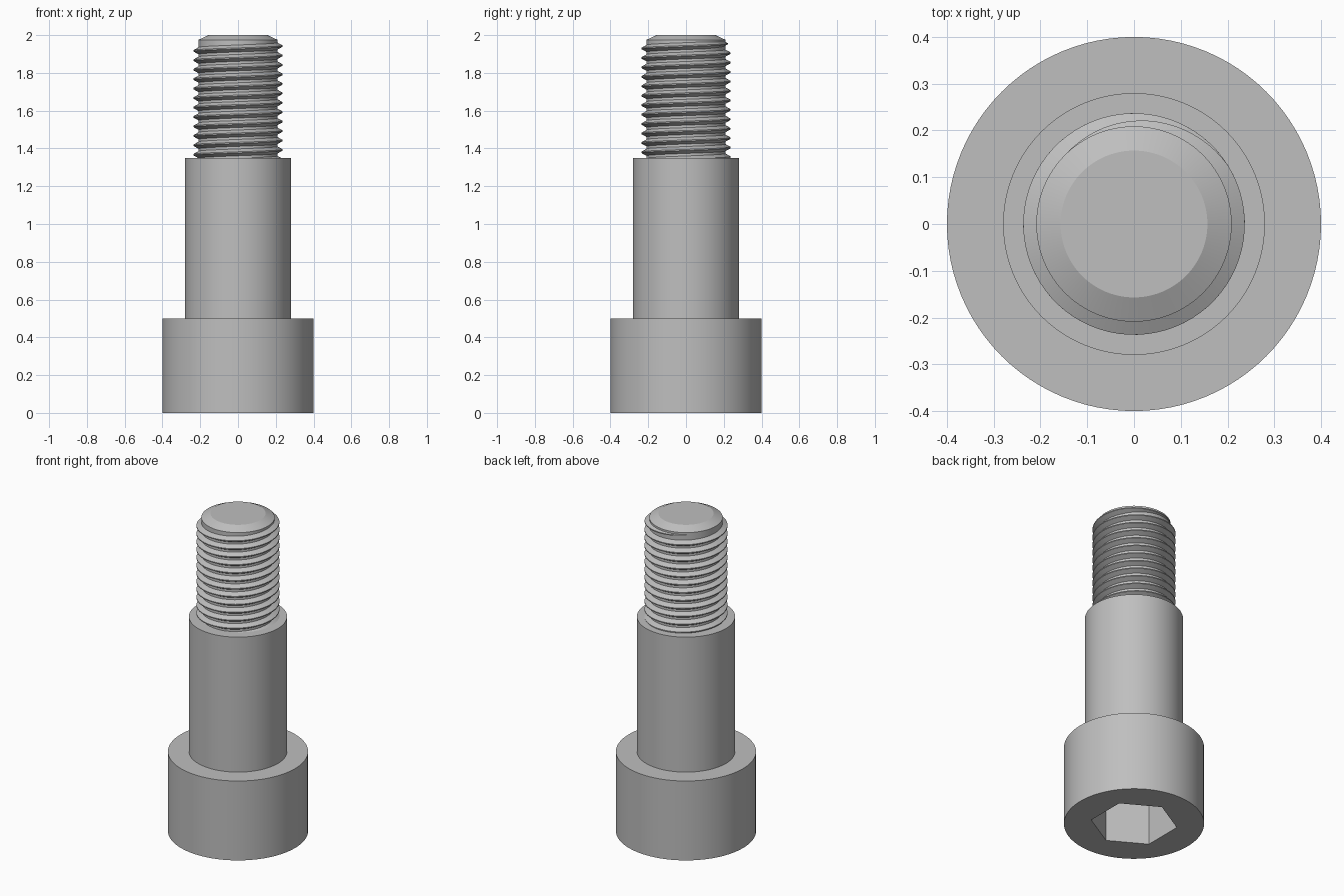
import bpy, bmesh, math

old = bpy.data.objects.get("Cube")
if old:
    bpy.data.objects.remove(old, do_unlink=True)

SIDES = 96
HEAD_R, HEAD_TOP = 0.40, 0.50
SHOULDER_R, SHOULDER_TOP = 0.28, 1.35
ROOT_R, CREST_R, TIP_R = 0.209, 0.237, 0.157
SOCKET_R, SOCKET_DEPTH = 0.248, 0.28
PITCH, CREST_Z = 0.05, 1.942          # CREST_Z is the last crest height on +x
GREY = (0.52, 0.52, 0.52, 1)

steel = bpy.data.materials.new("steel grey")
steel.use_nodes = True
steel.diffuse_color = GREY
steel.node_tree.nodes["Principled BSDF"].inputs["Base Color"].default_value = GREY


def add_object(name, bm):
    bmesh.ops.recalc_face_normals(bm, faces=bm.faces)
    mesh = bpy.data.meshes.new(name)
    bm.to_mesh(mesh)
    bm.free()
    mesh.materials.append(steel)
    obj = bpy.data.objects.new(name, mesh)
    bpy.context.collection.objects.link(obj)
    return obj


def lathe(name, profile, sides=SIDES, turn=0.0):
    """Closed solid of revolution through (radius, height) points."""
    bm = bmesh.new()
    rings = []
    for r, z in profile:
        angles = [turn + math.tau * i / sides for i in range(sides)]
        rings.append([bm.verts.new((r * math.cos(a), r * math.sin(a), z)) for a in angles])
    for low, high in zip(rings, rings[1:]):
        for i in range(sides):
            j = (i + 1) % sides
            bm.faces.new((low[i], low[j], high[j], high[i]))
    bm.faces.new(rings[0][::-1])
    bm.faces.new(rings[-1])
    return add_object(name, bm)


def smooth(obj, degrees):
    bpy.ops.object.select_all(action="DESELECT")
    obj.select_set(True)
    bpy.context.view_layer.objects.active = obj
    bpy.ops.object.shade_smooth_by_angle(angle=math.radians(degrees))


# Cylindrical head with a hexagonal socket cut into its underside
head = lathe("head", [(HEAD_R, 0), (HEAD_R, HEAD_TOP)])
cutter = lathe("socket_cutter", [(SOCKET_R, -0.1), (SOCKET_R, SOCKET_DEPTH)], 6, math.pi / 6)
cutter.hide_render = True
cut = head.modifiers.new("hex socket", "BOOLEAN")
cut.operation, cut.object, cut.solver = "DIFFERENCE", cutter, "EXACT"
bpy.context.view_layer.objects.active = head
bpy.ops.object.modifier_apply(modifier=cut.name)
bpy.data.objects.remove(cutter, do_unlink=True)

# Plain shoulder and the chamfered core of the threaded end
shoulder = lathe("shoulder", [(SHOULDER_R, HEAD_TOP - 0.02), (SHOULDER_R, SHOULDER_TOP)])
core = lathe("thread_core", [(ROOT_R, SHOULDER_TOP - 0.02), (ROOT_R, 1.975), (TIP_R, 2.0)])

# Right-handed helical ridge, starting inside the shoulder and fading out at the tip
bm = bmesh.new()
steps = 72
runout_start, runout_end = math.radians(32), math.radians(132)
first = -math.tau * (CREST_Z - SHOULDER_TOP + 0.03) / PITCH
count = int((runout_end - first) / math.tau * steps)
sections = []
for k in range(count + 1):
    a = first + (runout_end - first) * k / count
    fade = max(0.02, min(1, (runout_end - a) / (runout_end - runout_start)))
    z = CREST_Z + PITCH * a / math.tau
    peak = ROOT_R + (CREST_R - ROOT_R) * fade
    foot, flat = 0.003 + 0.017 * fade, 0.003
    section = [(ROOT_R - 0.003, -foot), (peak, -flat), (peak, flat), (ROOT_R - 0.003, foot)]
    sections.append([bm.verts.new((r * math.cos(a), r * math.sin(a), z + dz))
                     for r, dz in section])
for s, t in zip(sections, sections[1:]):
    for i in range(4):
        j = (i + 1) % 4
        bm.faces.new((s[i], t[i], t[j], s[j]))
bm.faces.new(sections[0])
bm.faces.new(sections[-1])
thread = add_object("thread", bm)

for part in (head, shoulder, core):
    smooth(part, 20)
smooth(thread, 30)
